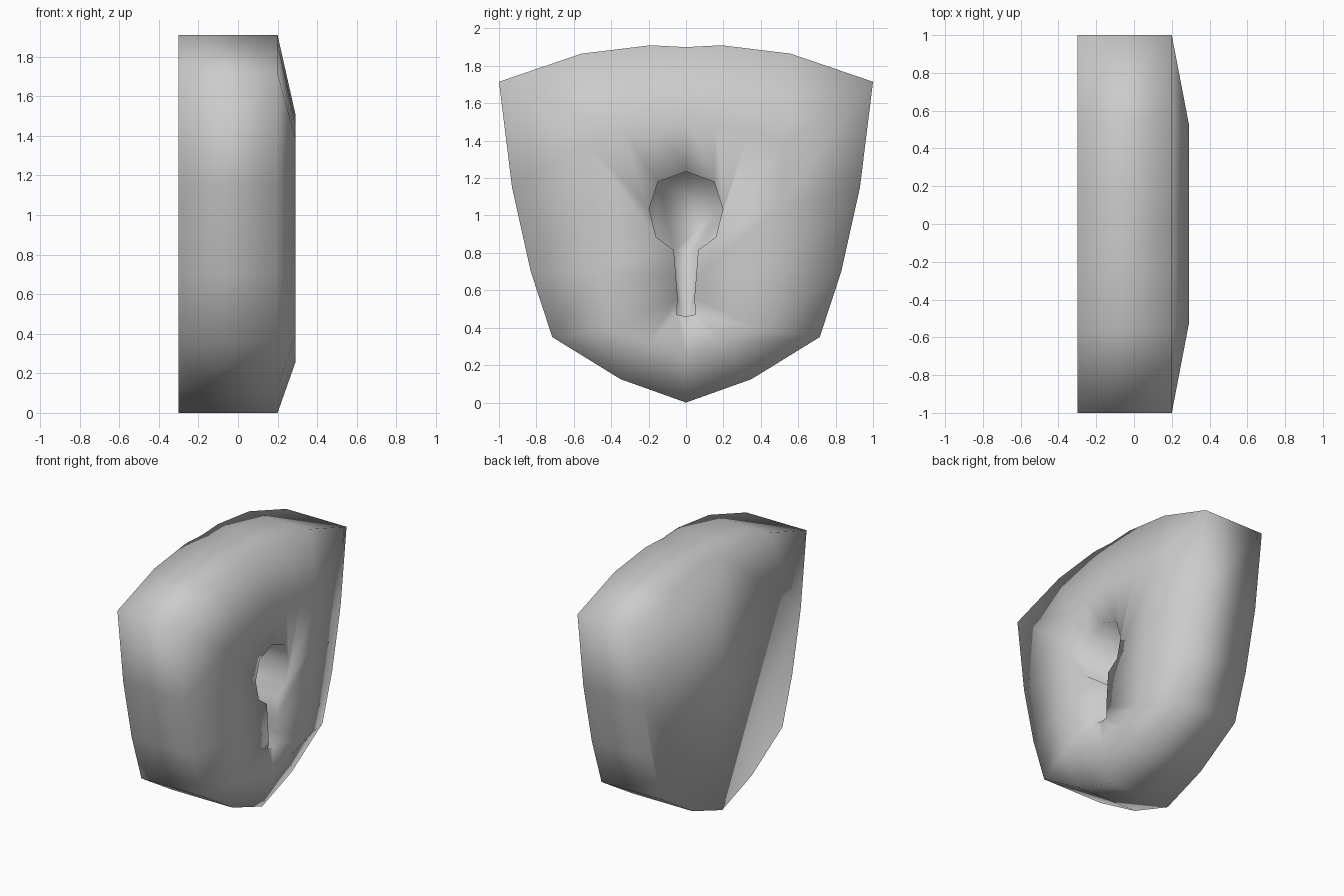
import bpy, bmesh

if "Cube" in bpy.data.objects:
    bpy.data.objects.remove(bpy.data.objects["Cube"])

# Half profiles (y, z) from top centre to bottom centre; all have nine points
OUTLINE = [(0, 1.90), (.19, 1.91), (.56, 1.865), (1, 1.715), (.93, 1.15),
           (.83, .70), (.715, .35), (.35, .125), (0, 0)]
RAISED = [(0, 1.51), (.16, 1.485), (.34, 1.45), (.53, 1.39), (.50, 1.05),
          (.46, .70), (.41, .39), (.20, .32), (0, .255)]
KEYHOLE = [(0, 1.235), (.15, 1.18), (.197, 1.035), (.16, .885), (.065, .815),
           (.054, .67), (.045, .56), (.05, .47), (0, .46)]


def ring(bm, half, x):
    """Mirror a half profile into a closed loop of vertices at depth x."""
    full = half + [(-y, z) for y, z in half[-2:0:-1]]
    return [bm.verts.new((x, y, z)) for y, z in full]


bm = bmesh.new()
# Back edge, front edge, raised front panel, keyhole rim, keyhole floor
loops = [ring(bm, OUTLINE, -.30), ring(bm, OUTLINE, .20), ring(bm, RAISED, .29),
         ring(bm, KEYHOLE, .285), ring(bm, KEYHOLE, .0)]
for a, b in zip(loops, loops[1:]):
    for i in range(len(a)):
        j = (i + 1) % len(a)
        bm.faces.new((a[i], a[j], b[j], b[i]))
# Back plate and pocket floor
bm.faces.new(loops[0])
bm.faces.new(loops[-1])
bmesh.ops.recalc_face_normals(bm, faces=bm.faces)
for f in bm.faces:
    f.smooth = True

mesh = bpy.data.meshes.new("padlock_body")
bm.to_mesh(mesh)
bm.free()
body = bpy.data.objects.new("padlock_body", mesh)
bpy.context.collection.objects.link(body)
